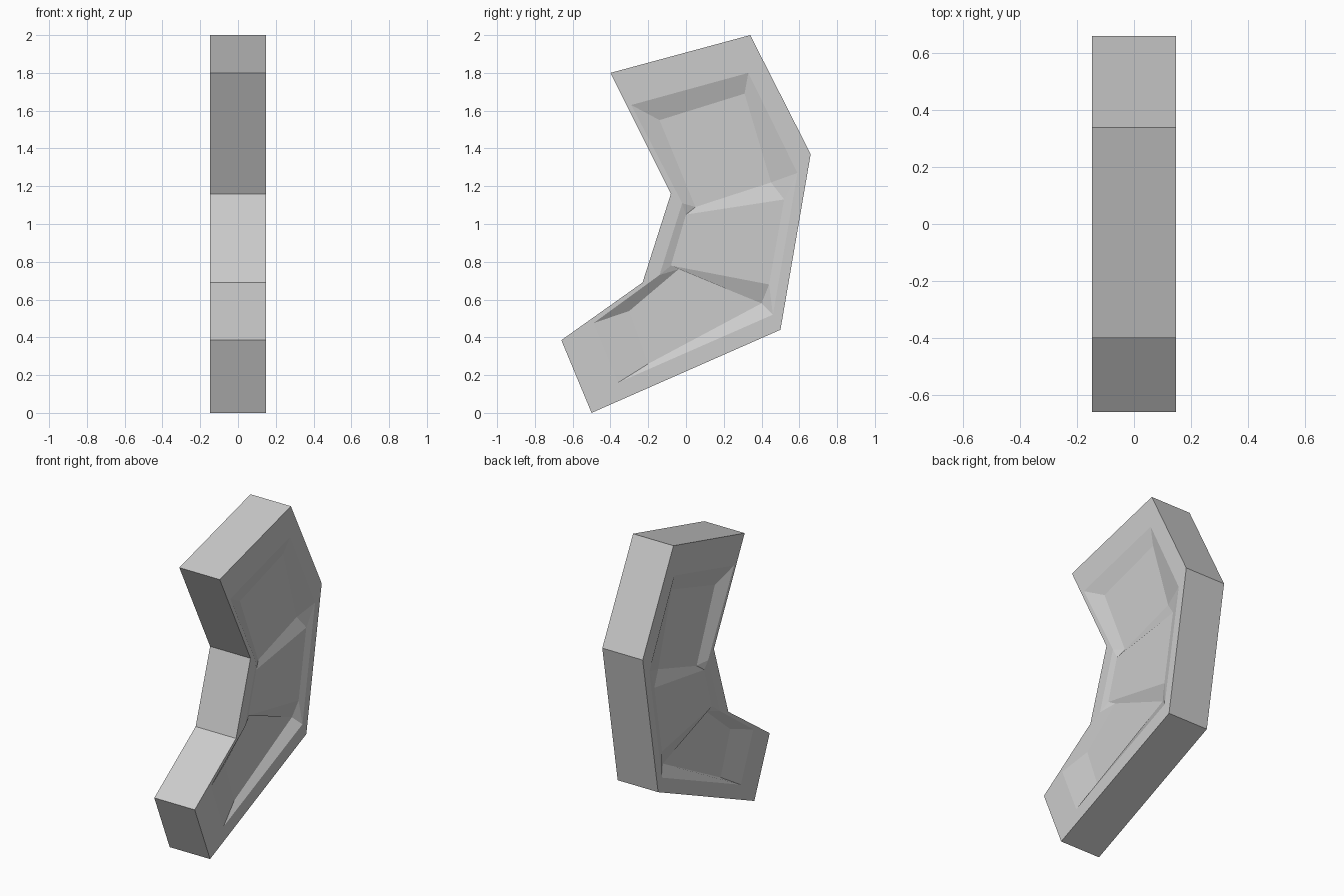
import bpy, bmesh

if "Cube" in bpy.data.objects:
    bpy.data.objects.remove(bpy.data.objects["Cube"])

HALF = 0.147            # half thickness
DEEP, MID = 0.035, 0.014  # recess depths of end panels and middle panel

# side profiles as (y, z); outline and recess rim correspond point by point
outline = [(-0.50, 0.0), (0.50, 0.44), (0.66, 1.37), (0.34, 2.0),
           (-0.40, 1.80), (-0.08, 1.16), (-0.23, 0.69), (-0.66, 0.385)]
rim = [(-0.36, 0.16), (0.46, 0.52), (0.59, 1.27), (0.33, 1.80),
       (-0.29, 1.63), (-0.02, 1.11), (-0.14, 0.73), (-0.49, 0.475)]
# recessed floors
lower = [(-0.20, 0.26), (0.40, 0.58), (-0.04, 0.76), (-0.30, 0.54)]
middle = [(0.44, 0.68), (0.52, 1.13), (0.0, 1.05), (-0.08, 0.78)]
upper = [(0.45, 1.22), (0.31, 1.69), (-0.14, 1.55), (0.05, 1.09)]

bm = bmesh.new()


def ring(points, x):
    return [bm.verts.new((x, y, z)) for y, z in points]


def side(s):
    """One side with its rim and three stepped recessed panels."""
    o, r = ring(outline, s * HALF), ring(rim, s * HALF)
    lo = ring(lower, s * (HALF - DEEP))
    mi = ring(middle, s * (HALF - MID))
    up = ring(upper, s * (HALF - DEEP))
    E, D, C, B, A, H, G, F = r
    # flat border
    for i in range(8):
        j = (i + 1) % 8
        bm.faces.new((o[i], o[j], r[j], r[i]))
    # floors
    for f in (lo, mi, up):
        bm.faces.new(f)
    # sloped walls
    for p, q, a, b in ((E, D, lo[1], lo[0]), (G, F, lo[3], lo[2]), (F, E, lo[0], lo[3]),
                       (D, C, mi[1], mi[0]), (H, G, mi[3], mi[2]),
                       (C, B, up[1], up[0]), (B, A, up[2], up[1]), (A, H, up[3], up[2])):
        bm.faces.new((p, q, a, b))
    # steps between panels
    bm.faces.new((lo[1], mi[0], mi[3], lo[2]))
    bm.faces.new((mi[1], up[0], up[3], mi[2]))
    for tri in ((D, mi[0], lo[1]), (G, lo[2], mi[3]), (C, up[0], mi[1]), (H, mi[2], up[3])):
        bm.faces.new(tri)
    return o


# both sides joined by the edge band
left, right = side(-1), side(1)
for i in range(8):
    j = (i + 1) % 8
    bm.faces.new((left[i], left[j], right[j], right[i]))
bmesh.ops.recalc_face_normals(bm, faces=bm.faces)

mesh = bpy.data.meshes.new("curved_panel")
bm.to_mesh(mesh)
bm.free()
bpy.context.collection.objects.link(bpy.data.objects.new("curved_panel", mesh))
